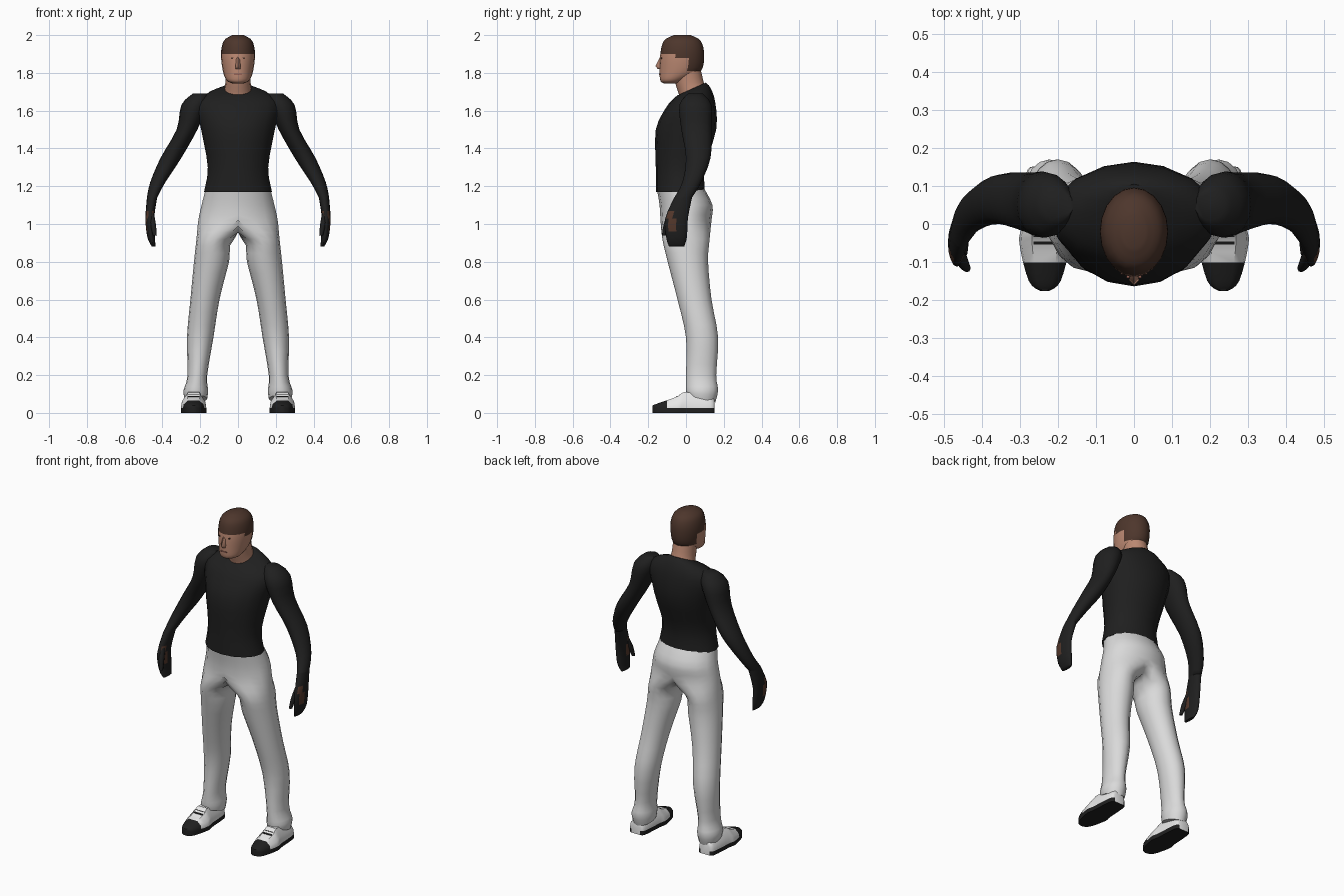
import bpy, bmesh, math
from mathutils import Vector

if "Cube" in bpy.data.objects:
    bpy.data.objects.remove(bpy.data.objects["Cube"])


def material(name, red, green, blue):
    mat = bpy.data.materials.new(name)
    mat.use_nodes = True
    colour = (red, green, blue, 1)
    mat.diffuse_color = colour
    bsdf = mat.node_tree.nodes["Principled BSDF"]
    bsdf.inputs["Base Color"].default_value = colour
    bsdf.inputs["Roughness"].default_value = .8
    return mat


black = material("black cloth", .014, .014, .014)
grey = material("light grey cloth", .7, .7, .7)
white = material("white leather", .85, .85, .85)
skin = material("skin", .5, .25, .17)
hair = material("brown hair", .075, .037, .025)
brown = material("dark brown patch", .09, .04, .025)
lip = material("lip", .3, .12, .09)


def spline(keys, steps=3):
    """Blend smoothly through a few key tuples."""
    size = max(len(key) for key in keys)
    points = [Vector(key + (0,) * (size - len(key))) for key in keys]
    points = [points[0], *points, points[-1]]
    result = []
    for before, start, end, after in zip(points, points[1:], points[2:], points[3:]):
        for step in range(steps):
            t = step / steps
            slope_in, slope_out = (end - before) / 2, (after - start) / 2
            curve = (start - end) * 2 + slope_in + slope_out
            bend = (end - start) * 3 - slope_in * 2 - slope_out
            result.append(start + slope_in * t + bend * t ** 2 + curve * t ** 3)
    return result + [points[-1]]


def oval(z, x, y, width, depth, tilt=0, sides=16):
    """Horizontal oval ring; a positive tilt raises its back edge."""
    ring = []
    for i in range(sides):
        angle = 2 * math.pi * i / sides - math.pi / 2
        offset = depth * math.sin(angle)
        ring.append((x + width * math.cos(angle), y + offset, z + tilt * offset))
    return ring


def ovals(*keys, sides=16, steps=3):
    return [oval(*key, sides=sides) for key in spline(keys, steps)]


def loft(name, rings, mats, rule=None, mirror=False, angle=60):
    """Skin point rings, cap both ends, colour faces by a rule."""
    bm = bmesh.new()
    loops = [[bm.verts.new(point) for point in ring] for ring in rings]
    count = len(loops[0])
    for lower, upper in zip(loops, loops[1:]):
        for i in range(count):
            j = (i + 1) % count
            bm.faces.new((lower[i], lower[j], upper[j], upper[i]))
    bm.faces.new(loops[0])
    bm.faces.new(loops[-1])
    bmesh.ops.recalc_face_normals(bm, faces=bm.faces)
    if mirror:
        # Drop any inner wall lying on the mirror plane
        wall = [face for face in bm.faces if all(abs(v.co.x) < 1e-5 for v in face.verts)]
        bmesh.ops.delete(bm, geom=wall, context='FACES')
    if rule:
        for face in bm.faces:
            face.material_index = int(rule(face.calc_center_median()))
    mesh = bpy.data.meshes.new(name)
    bm.to_mesh(mesh)
    bm.free()
    for mat in mats:
        mesh.materials.append(mat)
    part = bpy.data.objects.new(name, mesh)
    bpy.context.collection.objects.link(part)
    bpy.ops.object.select_all(action='DESELECT')
    part.select_set(True)
    bpy.context.view_layer.objects.active = part
    bpy.ops.object.shade_smooth_by_angle(angle=math.radians(angle))
    if mirror:
        part.modifiers.new("mirror", 'MIRROR').use_clip = True


def plate(name, centre, size, mat, slope=0, mirror=True):
    """Thin box whose top and bottom can slope along y."""
    corners = ((-1, -1), (1, -1), (1, 1), (-1, 1))
    x, y, z = centre
    width, depth, height = (side / 2 for side in size)
    rings = [[(x + i * width, y + j * depth, z + level + slope * j * depth)
              for i, j in corners] for level in (-height, height)]
    loft(name, rings, [mat], mirror=mirror, angle=20)


# Shirt body with a neckline that dips at the front
loft("shirt_body", ovals(
    (1.17, 0, -.03, .18, .13),
    (1.3, 0, -.03, .16, .13),
    (1.5, 0, 0, .195, .16),
    (1.63, 0, .025, .22, .13, .1),
    (1.69, 0, .03, .16, .1, .3),
    (1.715, 0, .03, .075, .075, .45)), [black])

# Sleeves
wrist = (1.14, .455, -.015, .027, .047)
loft("sleeve", ovals(
    (1.69, .2, .05, .04, .04),
    (1.63, .23, .05, .07, .085),
    (1.5, .27, .055, .055, .08),
    (1.35, .355, .065, .055, .065),
    (1.22, .425, .03, .04, .05),
    wrist), [black], mirror=True)

# Gloves with an open patch towards the front of the hand
loft("glove", ovals(
    wrist,
    (1.03, .467, -.05, .023, .06),
    (.93, .46, -.05, .02, .055),
    (.88, .446, -.05, .01, .04)), [black, brown],
    rule=lambda c: .96 < c.z < 1.09 and -.098 < c.y < -.06, mirror=True)
loft("glove_thumb", ovals(
    (1.06, .46, -.075, .014, .018),
    (1, .45, -.1, .015, .018),
    (.94, .44, -.117, .01, .01), sides=8), [black], mirror=True)

# Trousers: one leg and half the hips, mirrored at the centre line
leg = ovals(
    (1.19, 0, -.03, .17, .125),
    (1.1, 0, 0, .193, .14),
    (1.02, 0, 0, .21, .135),
    (.92, .12, 0, .1, .125),
    (.8, .14, .01, .093, .107),
    (.6, .175, .045, .077, .09),
    (.4, .2, .085, .07, .085),
    (.2, .215, .08, .052, .08),
    (.12, .223, .085, .065, .085),
    (.075, .223, .08, .06, .075, -.25))
half = [[(max(0, x), y, z) for x, y, z in ring] for ring in leg]
loft("trousers", half, [grey], mirror=True)


# Shoes: sections from toe to heel, with a black toe cap and sole
def shoe_section(y, width, height, centre=.235, sole=.025):
    side = ((1, 0), (1, sole), (.92, (sole + height) / 2), (.5, height))
    left = [(centre + width * k, y, z) for k, z in side]
    right = [(centre - width * k, y, z) for k, z in reversed(side)]
    return left + right


shoe = spline([
    (-.177, .01, .04),
    (-.15, .042, .05),
    (-.05, .067, .085),
    (0, .06, .11),
    (.13, .05, .085),
    (.152, .03, .06)], steps=4)
loft("shoe", [shoe_section(*key) for key in shoe], [white, black],
     rule=lambda c: c.y < -.1 or c.z < .02, mirror=True, angle=40)
for i in range(3):
    step = .02 * i
    plate("shoe_lace", (.235, step - .05, step / 2 + .085), (.06, .008, .006),
          black, slope=.5)

# Neck, leaning forward
loft("neck", ovals(
    (1.64, 0, .035, .08, .07),
    (1.7, 0, .034, .073, .07, .3),
    (1.75, 0, .018, .067, .076),
    (1.83, 0, 0, .068, .075)), [skin])


# Head, with the hair coloured down to a stepped hairline
def is_hair(c):
    hairline = 1.905 if c.y < -.07 else 1.87 if c.y < 0 else 1.81
    return c.z > hairline


loft("head", ovals(
    (2, 0, -.02, .03, .045),
    (1.97, 0, -.02, .075, .097),
    (1.9, 0, -.02, .09, .116),
    (1.81, 0, -.03, .08, .11),
    (1.76, 0, -.07, .06, .066),
    (1.745, 0, -.075, .03, .045), sides=20, steps=4), [skin, hair], rule=is_hair)
loft("nose", ovals(
    (1.89, 0, -.125, .01, .01),
    (1.835, 0, -.135, .015, .027),
    (1.82, 0, -.13, .014, .018), sides=6, steps=1), [skin])
plate("eye", (.028, -.129, 1.878), (.016, .008, .008), hair)
plate("mouth", (0, -.138, 1.793), (.04, .008, .006), lip, mirror=False)
